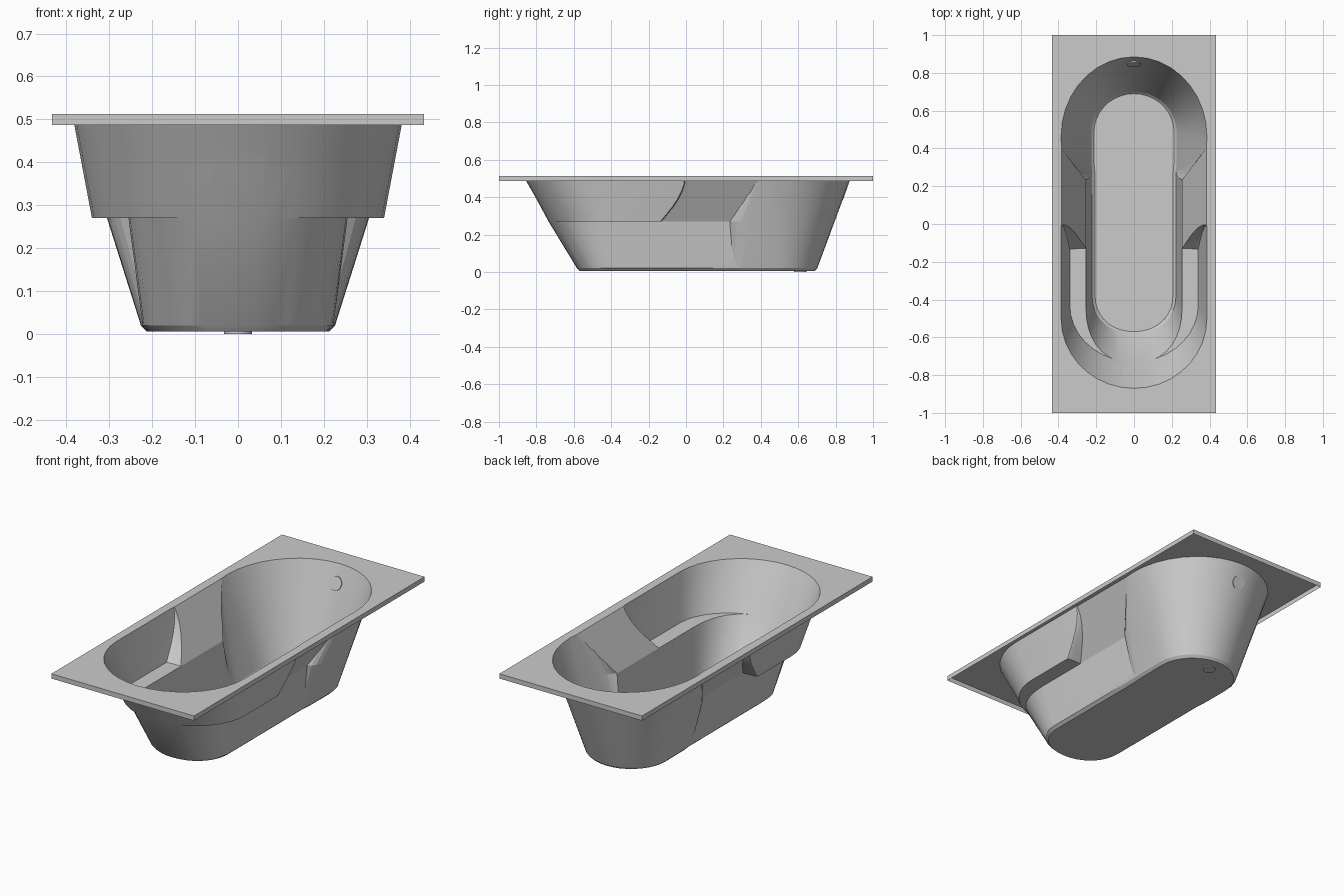
import bpy, bmesh, math
from mathutils import Matrix, Vector

cube = bpy.data.objects.get("Cube")
if cube:
    bpy.data.objects.remove(cube, do_unlink=True)

STEPS = 18       # facets in each rounded end
TOP, LIP = 0.513, 0.487

mat = bpy.data.materials.new("light_grey")
mat.use_nodes = True
grey = (0.6, 0.6, 0.6, 1)
mat.diffuse_color = grey
mat.node_tree.nodes["Principled BSDF"].inputs["Base Color"].default_value = grey


def add_object(name, bm):
    mesh = bpy.data.meshes.new(name)
    bm.to_mesh(mesh)
    bm.free()
    mesh.materials.clear()
    mesh.materials.append(mat)
    ob = bpy.data.objects.new(name, mesh)
    bpy.context.collection.objects.link(ob)
    return ob


def outline(a, front, back):
    """Closed ring of half width a; each end is (centre, length, squareness)."""
    pts = []
    for (c, b, n), side in ((front, -1), (back, 1)):
        for k in range(STEPS + 1):
            t = math.pi * k / STEPS
            co, si = math.cos(t), max(math.sin(t), 0)
            x = -side * a * math.copysign(abs(co) ** (2 / n), co)
            pts.append((x, c + side * b * si ** (2 / n)))
    return pts


def loft(name, levels):
    bm = bmesh.new()
    rings = [[bm.verts.new((x, y, z)) for x, y in outline(a, f, b)]
             for z, a, f, b in levels]
    for lo, hi in zip(rings, rings[1:]):
        for i in range(len(lo)):
            j = (i + 1) % len(lo)
            bm.faces.new((lo[i], lo[j], hi[j], hi[i]))
    bm.faces.new(rings[0])
    bm.faces.new(rings[-1])
    bmesh.ops.recalc_face_normals(bm, faces=bm.faces)
    return add_object(name, bm)


# Main body: sloping front end and narrow side walls
inner_end = (0.42, 0.03, 2)
body = loft("body_volume", [
    (0.006, 0.206, (-0.38, 0.190, 2.1), inner_end),
    (0.020, 0.222, (-0.38, 0.203, 2.1), inner_end),
    (0.270, 0.255, (-0.43, 0.305, 2.3), inner_end),
    (TOP, 0.383, (-0.50, 0.366, 2), inner_end)])

# Wider rounded foot end
foot = loft("foot_volume", [
    (0.006, 0.212, (0.45, 0.24, 6), (0.485, 0.205, 2)),
    (0.020, 0.226, (0.45, 0.24, 6), (0.485, 0.217, 2)),
    (0.270, 0.305, (0.45, 0.24, 5), (0.480, 0.315, 2)),
    (TOP, 0.386, (0.45, 0.11, 4), (0.465, 0.420, 2))])

# Armrest scoops, ending in a curved face
levels = []
for k in range(7):
    t = k / 6
    end = -0.13 + 0.13 * math.sin(t * math.pi / 2)
    levels.append((0.27 + (TOP - 0.27) * t, 0.34 + 0.046 * t,
                   (-0.43 - 0.07 * t, 0.30 + 0.07 * t, 2), (end - 0.02, 0.02, 9)))
arms = loft("armrest_volume", levels)

# Join the volumes and open the top
for other in (foot, arms):
    mod = body.modifiers.new("join", "BOOLEAN")
    mod.operation = "UNION"
    mod.solver = "EXACT"
    mod.object = other
bpy.context.view_layer.update()
deps = bpy.context.evaluated_depsgraph_get()
joined = bpy.data.meshes.new_from_object(body.evaluated_get(deps))
bm = bmesh.new()
bm.from_mesh(joined)
for ob in (body, foot, arms):
    bpy.data.objects.remove(ob, do_unlink=True)
bpy.data.meshes.remove(joined)
bmesh.ops.remove_doubles(bm, verts=bm.verts, dist=0.0005)
lid = [f for f in bm.faces if all(v.co.z > TOP - 0.001 for v in f.verts)]
bmesh.ops.delete(bm, geom=lid, context="FACES")
hole = [[v.co.copy() for v in e.verts] for e in bm.edges
        if e.is_boundary and all(v.co.z > TOP - 0.001 for v in e.verts)]
for f in bm.faces:
    f.material_index = 0
tub = add_object("tub_shell", bm)

# Rim: flat sheet around the opening with a turned-down edge
bm = bmesh.new()
for pair in hole:
    bm.edges.new([bm.verts.new(co) for co in pair])
bmesh.ops.remove_doubles(bm, verts=bm.verts, dist=0.00001)
corners = [bm.verts.new((0.433 * sx, sy, TOP))
           for sx, sy in ((-1, -1), (1, -1), (1, 1), (-1, 1))]
border = [bm.edges.new((corners[i], corners[(i + 1) % 4])) for i in range(4)]
bmesh.ops.triangle_fill(bm, use_beauty=True, edges=bm.edges[:], normal=(0, 0, 1))
skirt = bmesh.ops.extrude_edge_only(bm, edges=border)["geom"]
for v in skirt:
    if isinstance(v, bmesh.types.BMVert):
        v.co.z = LIP
bmesh.ops.recalc_face_normals(bm, faces=bm.faces)
if sum(f.normal.z * f.calc_area() for f in bm.faces) < 0:
    bmesh.ops.reverse_faces(bm, faces=bm.faces)
rim = add_object("rim", bm)


# Drain and overflow discs
def disc(name, radius, depth, centre, axis):
    bm = bmesh.new()
    turn = Vector((0, 0, 1)).rotation_difference(Vector(axis)).to_matrix().to_4x4()
    bmesh.ops.create_cone(bm, cap_ends=True, segments=28, radius1=radius,
                          radius2=radius, depth=depth,
                          matrix=Matrix.Translation(centre) @ turn)
    return add_object(name, bm)


drain = disc("drain", 0.033, 0.011, (0, 0.61, 0.0055), (0, 0, 1))
overflow = disc("overflow", 0.037, 0.009, (0, 0.847, 0.42), (0, -0.94, 0.35))

# Soft shading on the small bottom curves and disc sides, crisp elsewhere
for ob in (tub, drain, overflow):
    bpy.ops.object.select_all(action="DESELECT")
    ob.select_set(True)
    bpy.context.view_layer.objects.active = ob
    bpy.ops.object.shade_smooth_by_angle(angle=math.radians(14))
